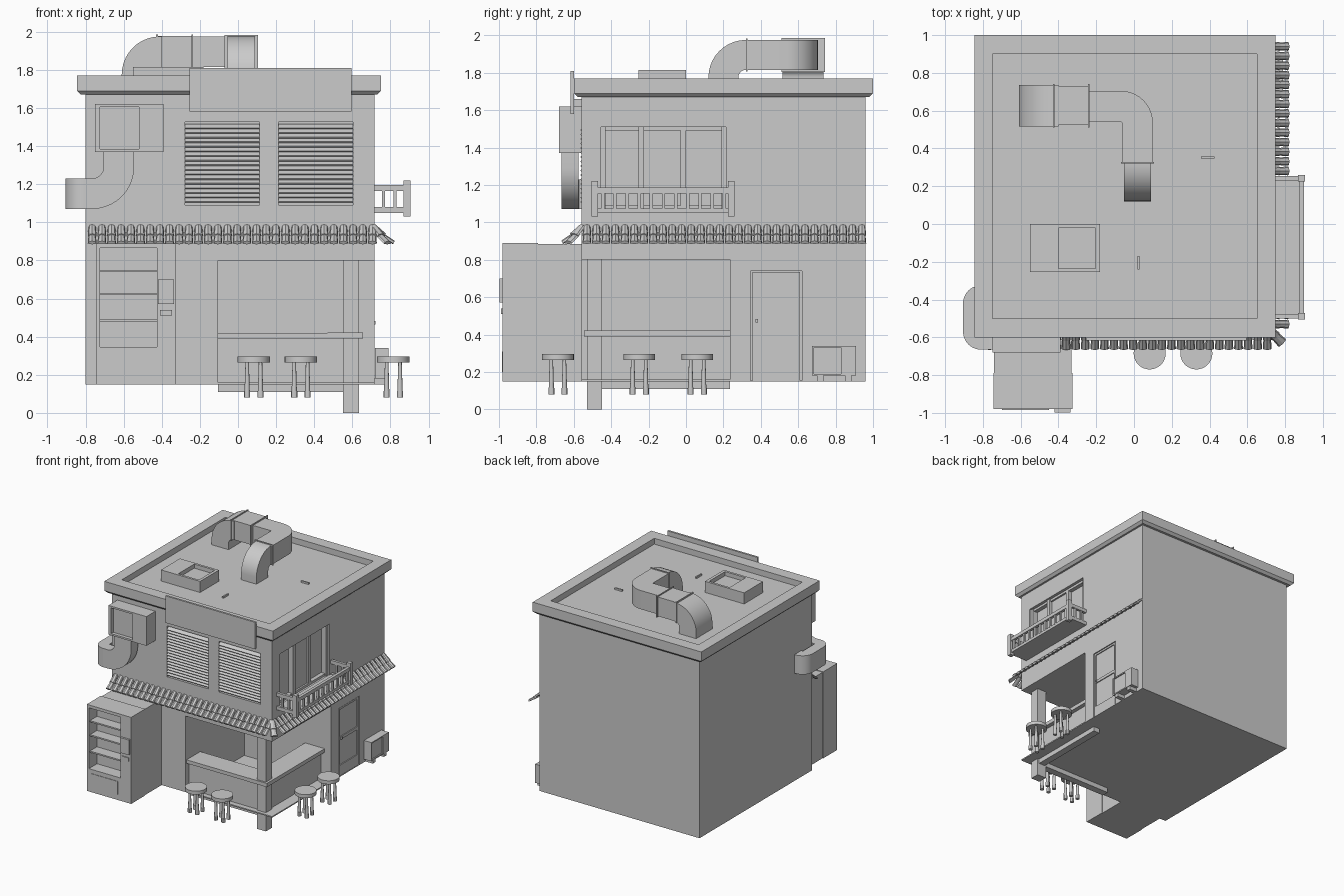
import bpy, bmesh, math
from mathutils import Vector as V

if "Cube" in bpy.data.objects:
    bpy.data.objects.remove(bpy.data.objects["Cube"])


def add(name, bm):
    bmesh.ops.recalc_face_normals(bm, faces=bm.faces)
    me = bpy.data.meshes.new(name)
    bm.to_mesh(me)
    bm.free()
    ob = bpy.data.objects.new(name, me)
    bpy.context.collection.objects.link(ob)
    return ob


def box(name, x0, x1, y0, y1, z0, z1, tilt=0):
    bm = bmesh.new()
    bmesh.ops.create_cube(bm, size=1)
    bmesh.ops.scale(bm, vec=(x1 - x0, y1 - y0, z1 - z0), verts=bm.verts)
    ob = add(name, bm)
    ob.location = ((x0 + x1) / 2, (y0 + y1) / 2, (z0 + z1) / 2)
    ob.rotation_euler.x = tilt
    return ob


def cut(ob, *dims):
    for d in dims:
        c = box("cutter", *d)
        m = ob.modifiers.new("cut", "BOOLEAN")
        m.operation, m.solver, m.object = "DIFFERENCE", "EXACT", c
        bpy.context.view_layer.update()
        me = bpy.data.meshes.new_from_object(ob.evaluated_get(bpy.context.evaluated_depsgraph_get()))
        ob.modifiers.clear()
        ob.data = me
        bpy.data.objects.remove(c)
    return ob


def smooth(ob):
    bpy.ops.object.select_all(action="DESELECT")
    ob.select_set(True)
    bpy.context.view_layer.objects.active = ob
    bpy.ops.object.shade_smooth_by_angle(angle=math.radians(30))


def arc(c, r, u, v, n=10):
    # quarter turn from direction u to direction v
    return [V(c) + r * (V(u) * math.cos(t) + V(v) * math.sin(t))
            for t in (math.pi / 2 * i / n for i in range(n + 1))]


def duct(name, pts, normal, half_n, half_side):
    # rectangular section swept along a planar path
    bm, pts, nrm, rings = bmesh.new(), [V(p) for p in pts], V(normal), []
    for i, p in enumerate(pts):
        a = (p - pts[i - 1]).normalized() if i else V()
        b = (pts[i + 1] - p).normalized() if i < len(pts) - 1 else V()
        side = (a + b).normalized().cross(nrm)
        rings.append([bm.verts.new(p + nrm * half_n * j + side * half_side * k)
                      for j, k in ((-1, -1), (1, -1), (1, 1), (-1, 1))])
    for r, s in zip(rings, rings[1:]):
        for k in range(4):
            bm.faces.new((r[k], r[(k + 1) % 4], s[(k + 1) % 4], s[k]))
    bm.faces.new(rings[0])
    bm.faces.new(rings[-1])
    smooth(add(name, bm))


# main block with shop corner, shutter, window and door openings
cut(box("building", -.80, .715, -.56, .96, .15, 1.69),
    (-.105, .8, -.7, .235, .16, .80),
    (-.29, .125, -.7, -.525, 1.09, 1.525),
    (.20, .615, -.7, -.525, 1.09, 1.525),
    (.655, .8, -.455, .215, 1.07, 1.51),
    (.70, .8, .345, .62, .155, .74))

# roof slab with parapet and tapered lower lip
cut(box("roof", -.845, .75, -.60, 1.0, 1.69, 1.77), (-.75, .65, -.50, .90, 1.72, 1.9))
lip = box("roof_lip", -.845, .75, -.60, 1.0, 1.67, 1.69)
for v in lip.data.vertices:
    if v.co.z < 0:
        v.co.x *= .975
        v.co.y *= .975

# blank sign board
box("sign_board", -.255, .595, -.617, -.60, 1.58, 1.81)
for x in (-.1, .44):
    box("sign_bracket", x - .01, x + .01, -.605, -.555, 1.62, 1.66)

# louvred shutters
for x0 in (-.29, .20):
    for a, b in ((x0, x0 + .012), (x0 + .403, x0 + .415)):
        box("shutter_frame", a, b, -.56, -.53, 1.09, 1.525)
    for i in range(17):
        z = 1.115 + i * .0242
        box("shutter_slat", x0 + .012, x0 + .403, -.566, -.532, z - .004, z + .004, math.radians(35))

# side window
for y0, y1, x in ((-.455, -.43, .70), (-.255, -.225, .70), (-.03, 0, .69), (.19, .215, .70)):
    box("window_stile", .65, x, y0, y1, 1.07, 1.51)
for z in (1.07, 1.49):
    box("window_rail", .65, .69, -.455, .215, z, z + .02)
box("window_sliding_panel", .65, .675, -.24, -.01, 1.08, 1.5)

# balcony
box("balcony_floor", .71, .895, -.49, .25, 1.05, 1.075)
for y in (-.505, .225):
    box("balcony_post", .868, .905, y, y + .035, 1.03, 1.22)
    for z in (1.05, 1.165):
        box("balcony_side_rail", .71, .88, y + .006, y + .029, z, z + .03)
    for x in (.755, .815):
        box("balcony_side_baluster", x, x + .016, y + .01, y + .026, 1.07, 1.17)
box("balcony_front_rail", .875, .9, -.48, .24, 1.155, 1.185)
for i in range(11):
    y = -.445 + i * .065
    box("balcony_baluster", .88, .896, y - .009, y + .009, 1.07, 1.16)


# tiled canopy: two rows of tapered arched tiles
def tile(bm, base, out, w):
    out = V((out[0], out[1], 0))
    al = V((-out.y, out.x, 0))
    for d0, z0, d1, z1 in ((0, .975, .055, .927), (.03, .937, .102, .888)):
        ends = []
        for d, z, hw in ((d0, z0, w * .8), (d1, z1, w)):
            c = V((base[0], base[1], z)) + out * d
            ends.append([bm.verts.new(c + al * hw * a + (out * .5 + V((0, 0, 1))) * h)
                         for a, h in ((-1, 0), (-.75, .009), (0, .014), (.75, .009), (1, 0), (0, -.004))])
        p, q = ends
        for k in range(6):
            bm.faces.new((p[k], p[(k + 1) % 6], q[(k + 1) % 6], q[k]))
        bm.faces.new(p)
        bm.faces.new(q)


bm = bmesh.new()
for i in range(30):
    tile(bm, (-.765 + i * .0507, -.558), (0, -1), .0235)
    tile(bm, (.714, -.53 + i * .0507), (1, 0), .0235)
tile(bm, (.712, -.557), (.7071, -.7071), .028)
add("canopy_tiles", bm)

# counter, its low walls and the corner post
box("corner_post", .55, .635, -.53, -.45, 0, .80)
box("front_counter_top", -.105, .56, -.545, -.36, .39, .42)
box("side_counter_top", .47, .655, -.545, .235, .389, .421)
box("front_counter_wall", -.105, .55, -.515, -.455, .11, .39)
box("side_counter_wall", .56, .62, -.45, .235, .11, .39)

# side door
cut(box("door", .69, .711, .355, .61, .155, .735),
    (.703, .8, .365, .595, .485, .72), (.703, .8, .365, .595, .245, .46))
box("door_handle", .705, .722, .372, .385, .465, .482)

# outdoor unit on the side wall
cut(box("outdoor_unit", .72, .79, .675, .91, .18, .34), (.78, .9, .685, .83, .19, .33))
for y in (.70, .85):
    box("outdoor_unit_foot", .715, .785, y, y + .035, .15, .18)

# drinks machine
cut(box("machine_front", -.745, -.325, -.98, -.79, .15, .89),
    (-.725, -.425, -1.1, -.87, .345, .865))
box("machine_back", -.74, -.33, -.79, -.56, .15, .885)
for z in (.49, .63, .75):
    box("machine_shelf", -.725, -.425, -.965, -.86, z - .012, z)
box("machine_panel", -.42, -.335, -.997, -.97, .57, .70)
box("machine_coin_tray", -.41, -.345, -.988, -.97, .51, .54)
box("machine_flap", -.70, -.45, -.984, -.97, .20, .31)

# wall fan box and its duct
cut(box("wall_fan_box", -.75, -.39, -.68, -.555, 1.37, 1.62), (-.725, -.52, -.8, -.65, 1.385, 1.605))
duct("wall_duct_elbow", [(-.625, -.62, 1.38)] +
     arc((-.765, -.62, 1.29), .14, (1, 0, 0), (0, 0, -1)) + [(-.81, -.62, 1.15)],
     (0, 1, 0), .045, .08)
duct("wall_duct_return", [(-.76, -.62, 1.15)] +
     arc((-.81, -.57, 1.15), .05, (0, -1, 0), (-1, 0, 0)) +
     arc((-.81, -.42, 1.15), .05, (-1, 0, 0), (0, 1, 0)) + [(-.78, -.37, 1.15)],
     (0, 0, 1), .08, .045)

# roof duct: intake elbow, straight, bend, outlet elbow, flanges
duct("roof_duct_intake", [(-.53, .625, 1.715)] +
     arc((-.41, .625, 1.775), .12, (-1, 0, 0), (0, 0, 1)) + [(-.40, .625, 1.895)],
     (0, 1, 0), .11, .08)
box("roof_duct_straight", -.425, -.24, .525, .73, 1.813, 1.977)
duct("roof_duct_bend", [(-.26, .623, 1.895)] +
     arc((-.07, .535, 1.895), .088, (0, 1, 0), (1, 0, 0)) + [(.018, .32, 1.895)],
     (0, 0, 1), .08, .082)
duct("roof_duct_outlet", [(.018, .34, 1.895)] +
     arc((.018, .32, 1.775), .12, (0, 0, 1), (0, -1, 0)) + [(.018, .20, 1.715)],
     (1, 0, 0), .072, .08)
for x in (-.425, -.24):
    box("roof_duct_flange", x - .004, x + .004, .51, .742, 1.805, 1.985)
box("roof_duct_flange", -.07, .106, .321, .329, 1.807, 1.983)

# roof hatch unit and small handles
cut(box("roof_unit", -.55, -.18, -.255, 0, 1.715, 1.815), (-.40, -.205, -.235, -.02, 1.78, 1.9))
box("roof_handle", .355, .425, .346, .358, 1.715, 1.735)
box("roof_handle", .018, .03, -.24, -.17, 1.715, 1.735)


# stools
def cyl(name, x, y, z0, z1, r0, r1, n):
    bm = bmesh.new()
    bmesh.ops.create_cone(bm, cap_ends=True, segments=n, radius1=r0, radius2=r1, depth=z1 - z0)
    ob = add(name, bm)
    ob.location = (x, y, (z0 + z1) / 2)
    smooth(ob)


for x, y in ((.083, -.685), (.33, -.685), (.815, -.25), (.815, .06)):
    cyl("stool_seat", x, y, .265, .295, .085, .085, 32)
    for dx in (-.035, .035):
        for dy in (-.035, .035):
            cyl("stool_leg", x + dx, y + dy, .11, .27, .014, .009, 12)
            cyl("stool_foot", x + dx, y + dy, .08, .115, .016, .016, 12)
